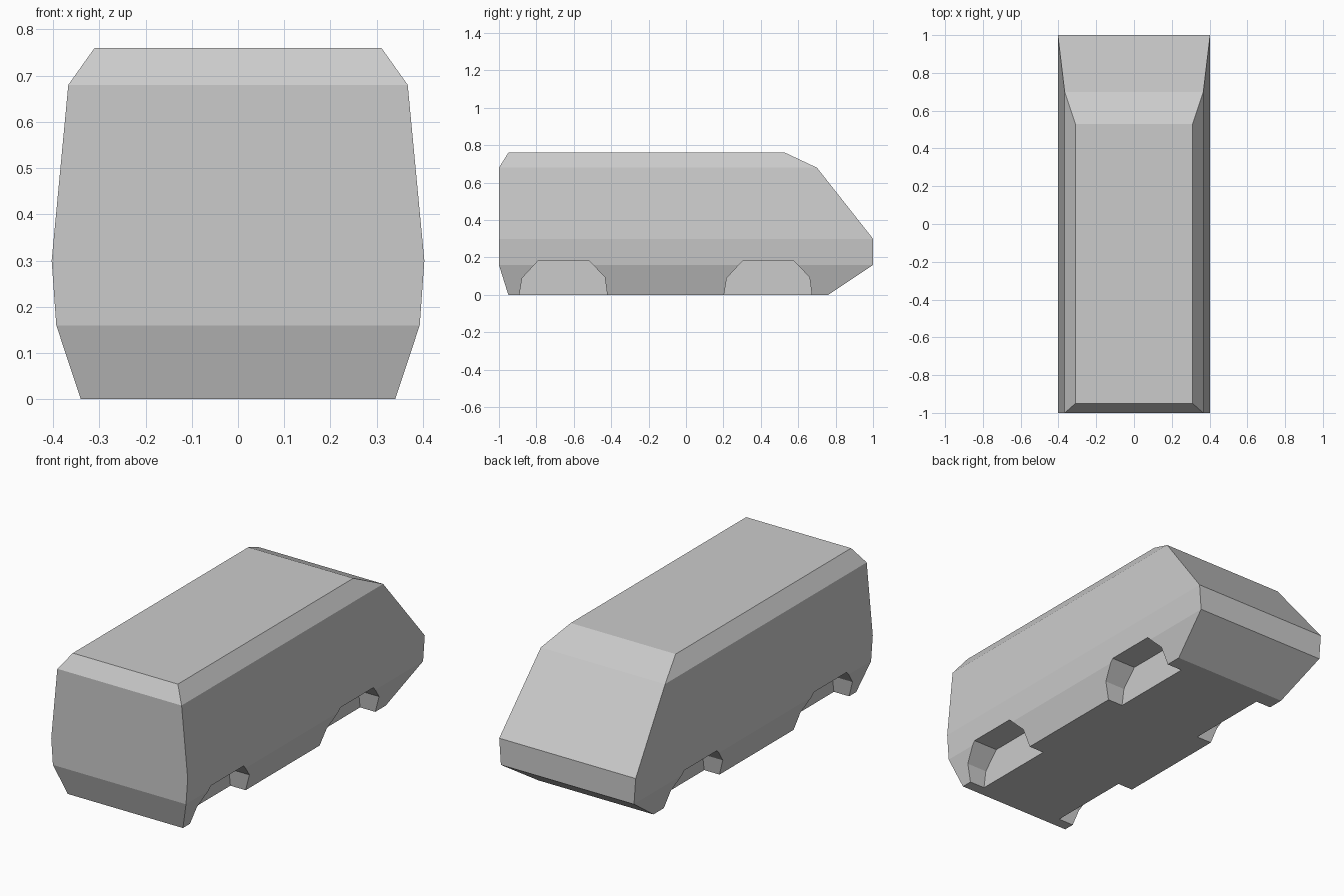
import bpy, bmesh

if "Cube" in bpy.data.objects:
    bpy.data.objects.remove(bpy.data.objects["Cube"])


def new_object(name, bm):
    bmesh.ops.recalc_face_normals(bm, faces=bm.faces)
    mesh = bpy.data.meshes.new(name)
    bm.to_mesh(mesh)
    bm.free()
    obj = bpy.data.objects.new(name, mesh)
    bpy.context.collection.objects.link(obj)
    return obj


def loft(name, rings):
    """Bridge closed loops of points and cap both ends."""
    bm = bmesh.new()
    loops = [[bm.verts.new(p) for p in ring] for ring in rings]
    for a, b in zip(loops, loops[1:]):
        n = len(a)
        for i in range(n):
            j = (i + 1) % n
            bm.faces.new((a[i], a[j], b[j], b[i]))
    bm.faces.new(loops[0])
    bm.faces.new(loops[-1])
    return new_object(name, bm)


# Van body: stacked rectangles (height, half width, front y, back y)
levels = [
    (0.00, 0.34, -0.95, 0.76),
    (0.16, 0.393, -1.0, 1.0),
    (0.30, 0.403, -1.0, 1.0),
    (0.68, 0.367, -1.0, 0.70),
    (0.76, 0.31, -0.95, 0.53),
]
body = loft("van_body", [
    [(-w, y0, z), (w, y0, z), (w, y1, z), (-w, y1, z)]
    for z, w, y0, y1 in levels])

# Wheel arches: one profile, cut at both axles on both sides
arch = [(-0.235, -0.002), (-0.22, 0.09), (-0.137, 0.18),
        (0.14, 0.18), (0.222, 0.095), (0.235, -0.002)]
# run the profile below the floor for a clean cut
arch = [(-0.235, -0.1)] + arch + [(0.235, -0.1)]
INNER, OUTER = 0.25, 0.5
for axle, yc in (("front", -0.656), ("back", 0.438)):
    for side, s in (("right", 1), ("left", -1)):
        cutter = loft(f"{axle}_{side}_arch_cutter", [
            [(s * x, yc + y, z) for y, z in arch] for x in (INNER, OUTER)])
        cutter.hide_render = True
        cutter.hide_viewport = True
        mod = body.modifiers.new(f"{axle}_{side}_arch", "BOOLEAN")
        mod.operation = "DIFFERENCE"
        mod.solver = "EXACT"
        mod.object = cutter
